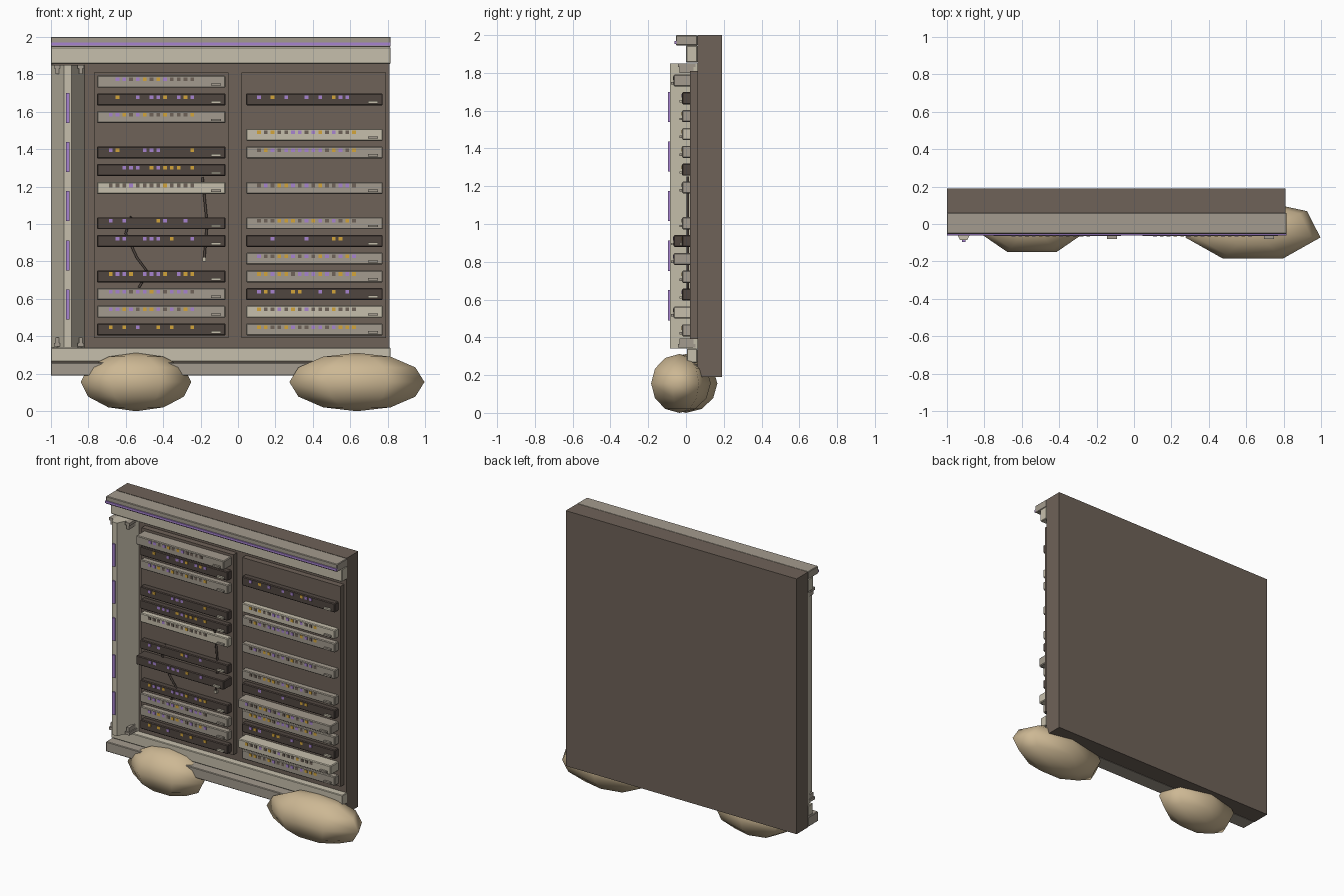
import bpy
import bmesh
from mathutils import Matrix

old = bpy.data.objects.get("Cube")
if old:
    bpy.data.objects.remove(old, do_unlink=True)


def material(name, *rgb):
    lin = [((c / 255 + 0.055) / 1.055) ** 2.4 for c in rgb] + [1]
    m = bpy.data.materials.new(name)
    m.use_nodes = True
    m.diffuse_color = lin
    m.node_tree.nodes["Principled BSDF"].inputs["Base Color"].default_value = lin
    return m


BROWN = material("brown panel", 110, 98, 88)
DARK = material("dark casing", 80, 70, 64)
MID = material("warm grey", 163, 155, 142)
LIGHT = material("pale beige", 198, 191, 172)
PURPLE = material("purple light", 167, 132, 208)
AMBER = material("amber light", 212, 165, 58)
STONE = material("tan stone", 205, 184, 148)
SHELL = {"D": DARK, "M": MID, "L": LIGHT}
LAMP = {"p": PURPLE, "a": AMBER, "d": BROWN}


def finish(bm, name, mats):
    mesh = bpy.data.meshes.new(name)
    bm.to_mesh(mesh)
    bm.free()
    for m in mats:
        mesh.materials.append(m)
    ob = bpy.data.objects.new(name, mesh)
    bpy.context.collection.objects.link(ob)
    return ob


def add_box(bm, x, y, z, index=0):
    size = [b - a for a, b in (x, y, z)]
    mid = [(a + b) / 2 for a, b in (x, y, z)]
    mat = Matrix.Translation(mid) @ Matrix.Diagonal((*size, 1))
    made = bmesh.ops.create_cube(bm, size=1, matrix=mat)
    for f in {f for v in made["verts"] for f in v.link_faces}:
        f.material_index = index


def box(name, x, y, z, mat, bevel=0):
    bm = bmesh.new()
    add_box(bm, x, y, z)
    ob = finish(bm, name, [mat])
    if bevel:
        mod = ob.modifiers.new("edge", "BEVEL")
        mod.width, mod.segments = bevel, 1
    return ob


# Back slab and the two raised rack plates
L, R = -1.0, 0.815
box("back_slab", (L, 0.81), (0.06, 0.19), (0.19, 2.0), BROWN)
box("rack_plate_right", (-0.77, -0.05), (0.02, 0.07), (0.39, 1.81), BROWN)
box("rack_plate_left", (0.02, 0.79), (0.02, 0.07), (0.39, 1.81), BROWN)

# Top and bottom beams
box("top_beam", (L, R), (-0.053, 0.06), (1.945, 2.0), MID, 0.004)
box("top_light_strip", (L, R), (-0.061, -0.05), (1.954, 1.97), PURPLE)
box("top_fascia", (L, R), (0.0, 0.06), (1.855, 1.945), LIGHT, 0.004)
box("bottom_fascia", (L, R), (0.005, 0.06), (0.265, 0.34), LIGHT, 0.004)
box("bottom_beam", (L, R), (-0.053, 0.06), (0.19, 0.26), MID, 0.004)

# Tapered pillar at the side, extruded from its plan
bm = bmesh.new()
plan = [(-1, 0.06), (-0.93, -0.085), (-0.89, -0.085), (-0.82, 0.06)]
base = bm.faces.new([bm.verts.new((x, y, 0.34)) for x, y in plan])
ext = bmesh.ops.extrude_face_region(bm, geom=[base])
top = [v for v in ext["geom"] if isinstance(v, bmesh.types.BMVert)]
bmesh.ops.translate(bm, verts=top, vec=(0, 0, 1.51))
bmesh.ops.recalc_face_normals(bm, faces=bm.faces)
finish(bm, "side_pillar", [LIGHT])

for i in range(5):
    z = 0.49 + i * 0.2625
    box("pillar_light", (-0.92, -0.9), (-0.095, -0.084), (z, z + 0.16), PURPLE)

# Clips holding the pillar at both ends
for x in (-0.965, -0.84):
    for z, cap in ((0.345, 0.345), (1.8, 1.83)):
        box("pillar_clip", (x - 0.01, x + 0.01), (-0.035, 0.05), (z, z + 0.05), MID)
        box("clip_cap", (x - 0.017, x + 0.017), (-0.042, 0.05), (cap, cap + 0.02), MID)

# Rack units: slot number, casing, lamp pattern; a plus sign marks pulled-out ones
RIGHT_BANK = """M+ .ppdpadapdddd
D .a..p.ppa.pap
M ppadpaddaddda
-
D pa...ppp....a
D ..ppp.apaaa.a
L dddpddddadddd
-
D p.p....ap..p.
D+ .pp..ppp.a..p
-
D appa.pppa.paa
M pppdppapdpppd
M ppapdaapdpdap
D a.a.p..a.a..a"""
LEFT_BANK = """-
D p.a.p..p.p.app.
-
L adaddppdpadpdda
M dapdppppppdapda
-
M dpdaapdpdaddppd
-
M dddaaadpapdpdad
D ..p....p...aa..
M+ pddaapdpdapdpap
M aapaadpppapdapa
D pap..aa..p.a.p.
L+ addpdadpdddaddd
M aaddapddppdpaaa"""

for side, bank, x0, x1, led in (("right", RIGHT_BANK, -0.754, -0.066, -0.68),
                                ("left", LEFT_BANK, 0.043, 0.773, 0.112)):
    for k, row in enumerate(bank.split("\n")):
        if row == "-":
            continue
        kind, lamps = row.split()
        z = 1.76 - k * 0.0945
        front = -0.065 if "+" in kind else -0.02
        shell = SHELL[kind[0]]
        box(f"rack_unit_{side}", (x0, x1), (front, 0.025), (z - 0.032, z + 0.032),
            shell, 0.005)

        # Lamp plates
        bm = bmesh.new()
        for i, c in enumerate(lamps):
            if c in LAMP:
                x = led + i * 0.0363
                add_box(bm, (x - 0.01, x + 0.01), (front - 0.003, front + 0.002),
                        (z + 0.003, z + 0.022), list(LAMP).index(c))
        finish(bm, f"unit_lamps_{side}", LAMP.values())

        # Pull handle
        box(f"unit_handle_{side}", (x1 - 0.078, x1 - 0.026), (front - 0.014, front),
            (z - 0.021, z - 0.009), LIGHT if kind[0] == "D" else MID)


# Loose cables hanging on the rack plate
def cable(name, points):
    cu = bpy.data.curves.new(name, "CURVE")
    cu.dimensions = "3D"
    cu.bevel_depth, cu.bevel_resolution = 0.007, 1
    cu.use_fill_caps = True
    sp = cu.splines.new("POLY")
    sp.points.add(len(points) - 1)
    for p, (x, z) in zip(sp.points, points):
        p.co = (x, 0.01, z, 1)
    cu.materials.append(DARK)
    bpy.context.collection.objects.link(bpy.data.objects.new(name, cu))


cable("long_cable", [(-0.19, 1.25), (-0.18, 1.15), (-0.165, 1.0), (-0.18, 0.82)])
cable("short_cable", [(-0.57, 1.04), (-0.6, 0.95), (-0.54, 0.82), (-0.48, 0.74), (-0.53, 0.66)])
box("cable_plug", (-0.19, -0.17), (0.0, 0.02), (0.8, 0.82), LIGHT)

# Boulders under the base
for name, cx, cy, rx in (("boulder_right", -0.545, 0.0, 0.303),
                         ("boulder_left", 0.635, -0.035, 0.37)):
    bm = bmesh.new()
    shape = Matrix.Translation((cx, cy, 0.156)) @ Matrix.Diagonal((rx, 0.166, 0.156, 1))
    bmesh.ops.create_uvsphere(bm, u_segments=7, v_segments=6, radius=1, matrix=shape)
    for f in bm.faces:
        f.smooth = True
    finish(bm, name, [STONE])
